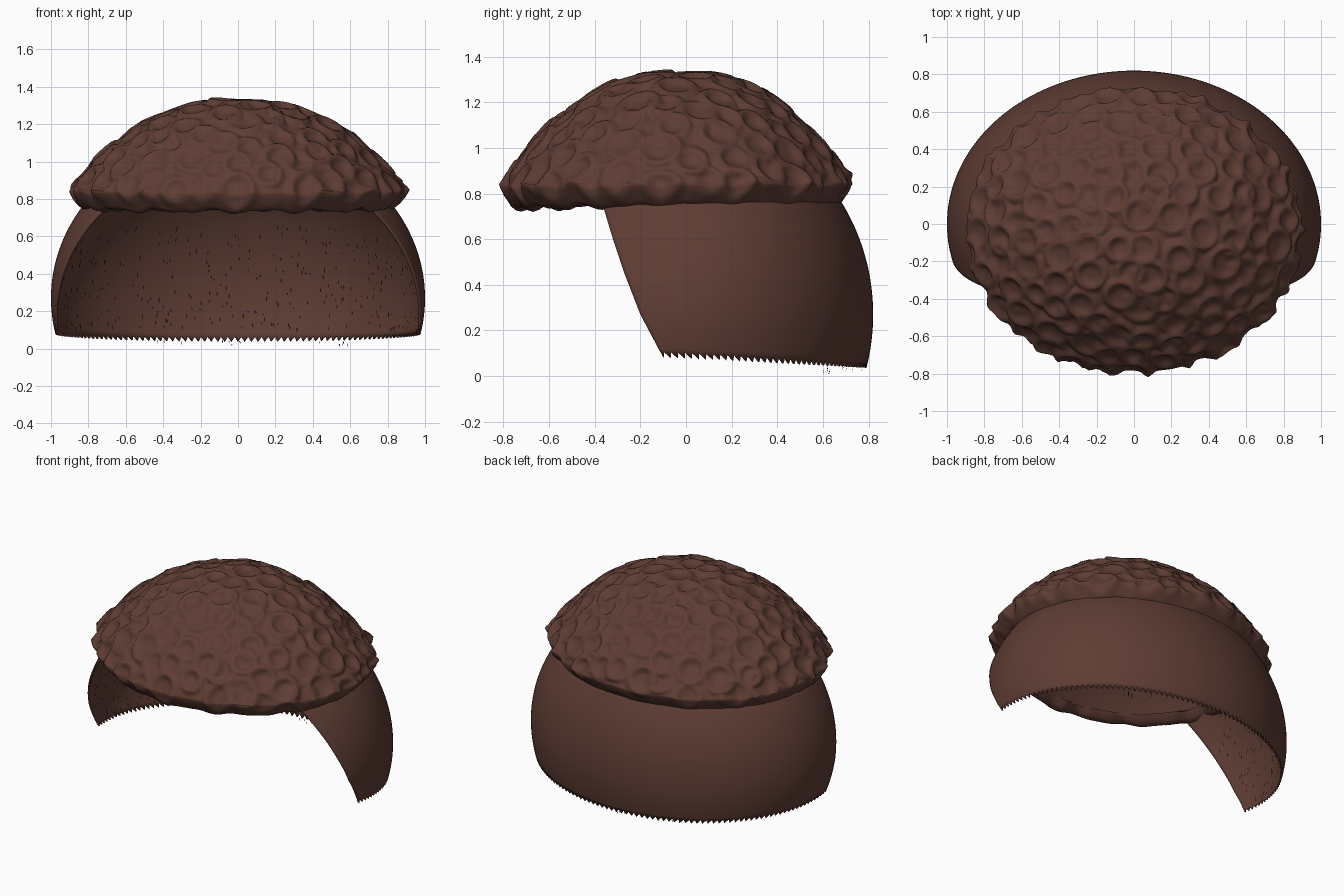
import bpy, bmesh, math, random
from mathutils import Vector, kdtree

if "Cube" in bpy.data.objects:
    bpy.data.objects.remove(bpy.data.objects["Cube"])

random.seed(4)


def material(name, rgb):
    m = bpy.data.materials.new(name)
    m.diffuse_color = (*rgb, 1)
    m.use_nodes = True
    m.node_tree.nodes["Principled BSDF"].inputs["Base Color"].default_value = m.diffuse_color
    return m


BROWN = material("dark brown hair", (0.112, 0.046, 0.034))
DARK = material("stubble black brown", (0.012, 0.006, 0.005))


def make_object(name, bm, mat):
    me = bpy.data.meshes.new(name)
    bm.to_mesh(me)
    bm.free()
    me.materials.append(mat)
    for p in me.polygons:
        p.use_smooth = True
    ob = bpy.data.objects.new(name, me)
    bpy.context.collection.objects.link(ob)
    return ob


def grid(rows, closed):
    """Skin a list of point rows into quads."""
    bm = bmesh.new()
    vs = [[bm.verts.new(p) for p in r] for r in rows]
    n = len(vs[0])
    for a, b in zip(vs, vs[1:]):
        for i in range(n if closed else n - 1):
            j = (i + 1) % n
            bm.faces.new((a[i], a[j], b[j], b[i]))
    return bm, vs


def interp(table, t):
    for (t0, v0), (t1, v1) in zip(table, table[1:]):
        if t <= t1:
            break
    return v0 + (v1 - v0) * (t - t0) / (t1 - t0)


# Head ellipsoid shared by the faded sides, scalp and stubble
RX, RY, RZ, CZ = 1.0, 0.82, 0.885, 0.27
FRONT = [(0.0, -0.05), (0.1, -0.11), (0.27, -0.2), (0.45, -0.27), (0.6, -0.32), (0.8, -0.38)]


def head(a, z, inset=0.0):
    s = math.sqrt(max(0, 1 - ((z - CZ) / RZ) ** 2))
    return Vector(((RX - inset) * s * math.cos(a), (RY - inset) * s * math.sin(a), z))


def start_angle(z):
    s = math.sqrt(1 - ((z - CZ) / RZ) ** 2)
    return math.asin(interp(FRONT, z) / (RY * s))


# Faded sides and back, with a saw-toothed lower edge
COLS, ROWS = 180, 24
rows = []
for r in range(ROWS + 1):
    v = r / ROWS
    row = []
    for c in range(COLS + 1):
        u = c / COLS
        bottom = 0.093 - 0.045 * math.sin(math.pi * u)
        z = bottom + (0.8 - bottom) * v
        if r == 0:
            z += 0.014 if c % 2 else -0.012
        a0 = start_angle(z)
        row.append(head(a0 + (math.pi - 2 * a0) * u, z))
    rows.append(row)
bm, _ = grid(rows, False)
sides = make_object("faded_sides", bm, BROWN)
mod = sides.modifiers.new("thickness", "SOLIDIFY")
mod.thickness = 0.012
mod.offset = -1

# Scalp dome beneath the curls
rows = [[head(2 * math.pi * c / 96, CZ + RZ * math.sin(t)) for c in range(96)]
        for t in [0.6 + 0.96 * k / 14 for k in range(15)]]
bm, vs = grid(rows, True)
bm.faces.new(vs[-1])
make_object("scalp", bm, BROWN)

# Stubble slivers on the inner wall and hanging from the hem
bm = bmesh.new()
for k in range(430):
    hem = k < 14
    z = random.uniform(0.015, 0.04) if hem else 0.1 + 0.55 * random.random() ** 1.1
    a0 = start_angle(max(z, 0.1)) + 0.06
    a = random.uniform(0.8, 2.3) if hem else random.uniform(a0, math.pi - a0)
    h, w = random.uniform(0.012, 0.034), (0.002 if hem else 0.0045)
    low = 0.0 if k == 0 else max(0, z - h / 2)
    pts = [head(a - w, z, 0.018), head(a, low, 0.019),
           head(a + w, z, 0.018), head(a, z + h / 2, 0.018)]
    bm.faces.new([bm.verts.new(p) for p in pts])
make_object("stubble", bm, DARK)

# Curly top: domed profile with a turned-under lip
N = 300
CAP_X, CAP_Y, CAP_CY = 0.885, 0.755, -0.035
profile = []
for k in range(84):
    r = math.sin(math.pi / 2 * (k + 0.3) / 83.3)
    profile.append((r, 0.84 + 0.475 * (1 - r ** 2.4), 1.0))
for r, z, w in [(0.995, 0.825, 0.9), (0.985, 0.805, 0.8), (0.97, 0.785, 0.7), (0.955, 0.765, 0.6),
                (0.94, 0.75, 0.5), (0.92, 0.745, 0.3), (0.88, 0.755, 0.1), (0.84, 0.79, 0)]:
    profile.append((r, z, w))


def cap_point(r, z, a):
    return Vector((CAP_X * r * math.cos(a), CAP_CY + CAP_Y * r * math.sin(a), z))


# Scattered curl centres, kept apart from each other
curls = []
for _ in range(9000):
    r, a = math.sqrt(random.random()) * 1.0, random.uniform(0, 2 * math.pi)
    p = cap_point(r, 0.84 + 0.475 * (1 - r ** 2.4), a)
    if all((p - q[0]).length > 0.125 for q in curls):
        curls.append((p, random.uniform(0.062, 0.085), random.uniform(0, 6.28), random.uniform(0.75, 1.15)))
tree = kdtree.KDTree(len(curls))
for i, c in enumerate(curls):
    tree.insert(c[0], i)
tree.balance()


def curl_height(p):
    """Highest of the overlapping open ring-shaped locks near p."""
    best = -0.3
    for co, i, d in tree.find_range(p, 0.17):
        _, rad, phase, amp = curls[i]
        ang = math.atan2(p.y - co.y, p.x - co.x)
        spiral = rad * (1 + 0.16 * math.sin(ang + phase))
        ring = math.exp(-((d - spiral) / 0.026) ** 2)
        best = max(best, amp * ring * (0.8 + 0.2 * math.cos(ang - phase)))
    return best


rows = []
for r, z, w in profile:
    row = []
    for c in range(N):
        a = 2 * math.pi * c / N
        wave = math.sin(17 * a) + 0.6 * math.sin(29 * a + 1.3)
        rim = max(0.0, min(1.0, (0.93 - z) / 0.12))
        p = cap_point(r * (1 + 0.01 * wave * rim), z, a)
        n = Vector((p.x * 0.75, (p.y - CAP_CY), max(0.0, (z - 0.74)) * 1.5)).normalized()
        q = p + n * (0.032 * w * curl_height(p))
        q.z += rim * (0.009 * wave - 0.012 * max(0, -math.sin(a)))
        row.append(q)
    rows.append(row)
bm, vs = grid(rows, True)
bm.faces.new(vs[0])
bmesh.ops.recalc_face_normals(bm, faces=bm.faces)
# flip outward if the crown ended up facing down
bm.normal_update()
if max(bm.faces, key=lambda f: f.calc_center_median().z).normal.z < 0:
    bmesh.ops.reverse_faces(bm, faces=bm.faces)
make_object("curly_top", bm, BROWN)
